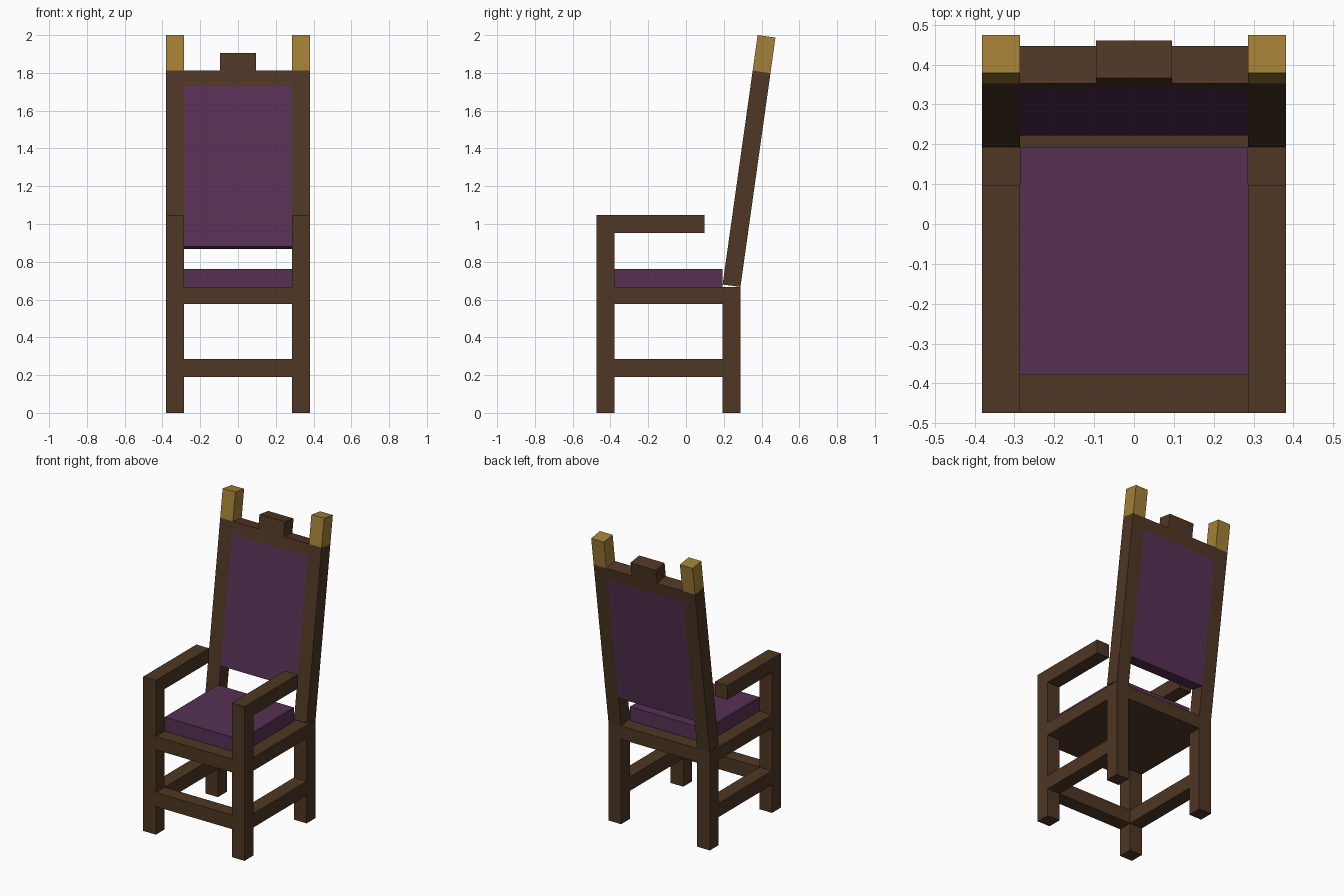
import bpy
import math
from mathutils import Matrix, Vector

if "Cube" in bpy.data.objects:
    bpy.data.objects.remove(bpy.data.objects["Cube"])

U = 2 / 21                 # one module = beam thickness
X = 4 * U                  # half width of the chair
Y0 = -0.4738               # front of the chair
Y1 = Y0 + 8 * U            # back of the seat frame
TILT = math.radians(8)     # lean of the backrest


def material(name, rgb):
    m = bpy.data.materials.new(name)
    lin = [((c / 255 + 0.055) / 1.055) ** 2.4 for c in rgb]
    m.diffuse_color = (*lin, 1)
    m.use_nodes = True
    m.node_tree.nodes["Principled BSDF"].inputs["Base Color"].default_value = m.diffuse_color
    return m


WOOD = material("dark wood", (78, 55, 36))
RED_WOOD = material("reddish wood", (81, 55, 38))
PURPLE = material("purple cloth", (86, 49, 84))
GOLD = material("dull gold", (163, 128, 56))

# Backrest frame: origin at its lower back edge, leaning backwards
LEAN = Matrix.Translation((0, Y1, 7 * U)) @ Matrix.Rotation(-TILT, 4, 'X')


def box(name, lo, hi, mat, matrix=Matrix()):
    pts = [matrix @ Vector((x, y, z)) for z in (lo[2], hi[2])
           for x, y in ((lo[0], lo[1]), (hi[0], lo[1]), (hi[0], hi[1]), (lo[0], hi[1]))]
    faces = [(3, 2, 1, 0), (4, 5, 6, 7)]
    faces += [(i, (i + 1) % 4, (i + 1) % 4 + 4, i + 4) for i in range(4)]
    me = bpy.data.meshes.new(name)
    me.from_pydata(pts, [], faces)
    me.materials.append(mat)
    ob = bpy.data.objects.new(name, me)
    bpy.context.collection.objects.link(ob)
    return ob


def leaning(name, x0, x1, z0, z1, mat):
    return box(name, (x0, -U, z0), (x1, 0, z1), mat, LEAN)


# Seat frame and cushion
box("seat", (-X, Y0, 0.576), (X, Y1, 7 * U), WOOD)
box("seat_cushion", (-3 * U, Y0 + U, 7 * U), (3 * U, Y1 - U, 8 * U), PURPLE)

# Parts repeated on both sides
for side, a in (("left", -X), ("right", X - U)):
    b = a + U
    box(side + "_front_leg", (a, Y0, 0), (b, Y0 + U, 0.576), WOOD)
    box(side + "_back_leg", (a, Y1 - U, 0), (b, Y1, 0.576), WOOD)
    box(side + "_stretcher", (a, Y0 + U, 2 * U), (b, Y1 - U, 3 * U), WOOD)
    box(side + "_arm_post", (a, Y0, 7 * U), (b, Y0 + U, 10 * U), WOOD)
    box(side + "_armrest", (a, Y0, 10 * U), (b, Y0 + 6 * U, 11 * U), WOOD)
    leaning(side + "_back_post", a, b, 0, 12 * U, WOOD)
    leaning(side + "_finial", a, b, 12 * U, 14 * U, GOLD)

# Front stretcher
box("front_stretcher", (-3 * U, Y0, 2 * U), (3 * U, Y0 + U, 3 * U), WOOD)

# Backrest panel, top rail and crest
leaning("back_panel", -3 * U, 3 * U, 0.202, 1.06, PURPLE)
leaning("top_rail", -3 * U, 3 * U, 1.06, 12 * U, RED_WOOD)
leaning("crest", -U, U, 12 * U, 13 * U, RED_WOOD)
